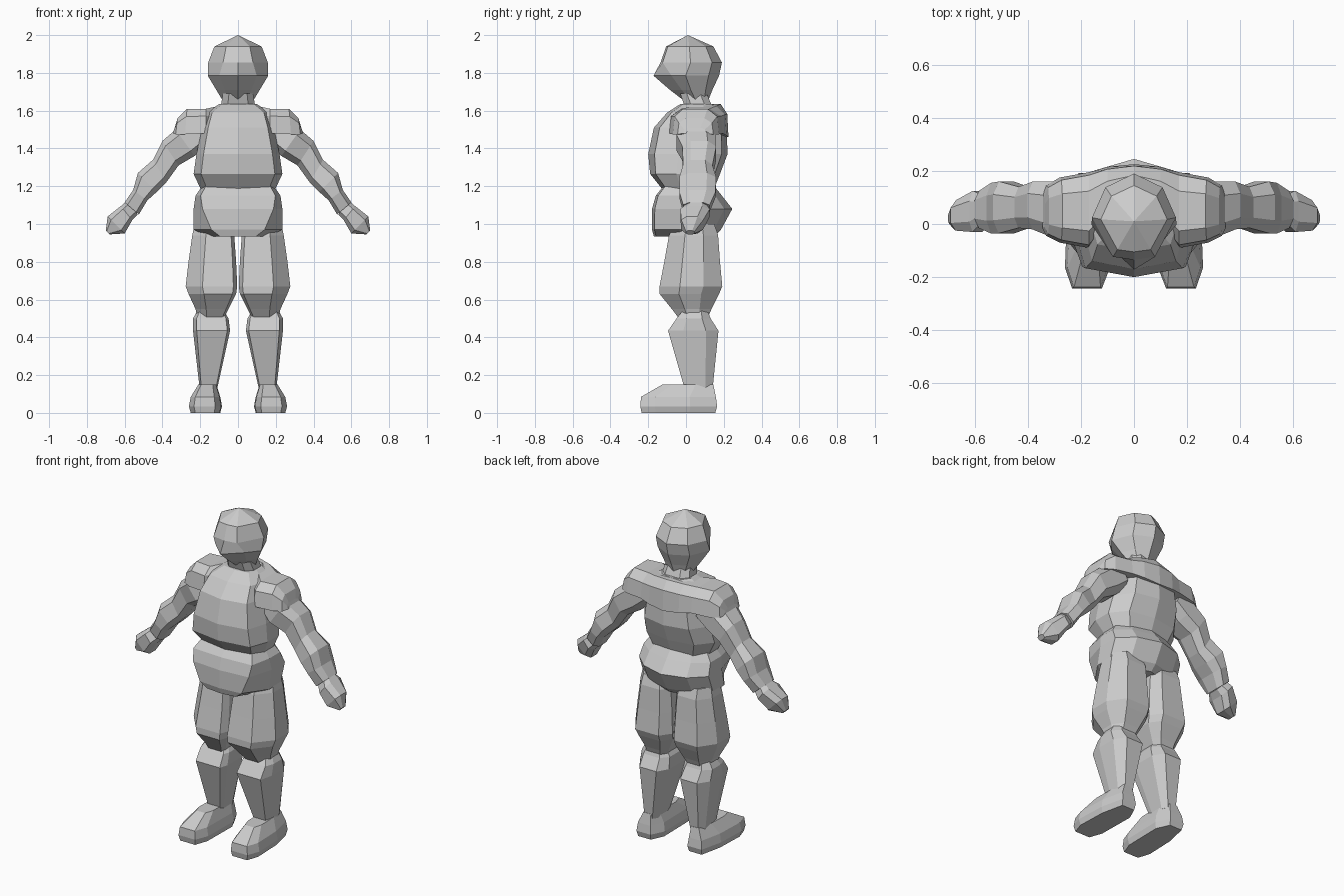
import bpy, bmesh

# Cross-sections in (u, v): u runs across the ring's A-B line, v runs front to back
def sym(half):
    """Close a right-hand half outline that starts and ends on u = 0."""
    return half + [(-u, v) for u, v in half[-2:0:-1]]


def head(u, v):
    return sym([(0, -1), (u, v), (1, -.02), (.68, .68), (0, 1)])


def hips(u):
    return sym([(0, -1), (u, -.93), (1, -.2), (1, .4), (.62, .8), (0, 1)])


OCT = [(1, -.5), (1, .5), (.55, 1), (-.55, 1), (-1, .5), (-1, -.5), (-.6, -1), (.6, -1)]
CHEST = sym([(0, -1), (.83, -.84), (1, -.25), (1, .35), (.68, .85), (0, 1)])
MANTLE = [(-1, -.55), (-1, .5), (-.4, .92), (1, 1), (1, -1), (-.4, -.92)]
THIGH = [(1, -.35), (1, .4), (.5, 1), (-.65, 1), (-1, .6), (-1, -.7), (-.85, -1), (.35, -1)]
SHIN = [(1, -.4), (1, .5), (.55, 1), (-.6, 1), (-1, .5), (-1, -.6), (-.85, -1), (.8, -1)]
FOOT = [(1, -.62), (.92, .3), (.55, 1), (-.5, 1), (-.95, .6), (-.9, -.6), (-.55, -1), (.7, -1)]


def loft(name, sections, rings, mirror=False):
    """Skin rings (ax, az, bx, bz, y_front, y_back) with flat faces."""
    if isinstance(sections[0], tuple):
        sections = [sections] * len(rings)
    bm = bmesh.new()
    loops = []
    for section, (ax, az, bx, bz, y0, y1) in zip(sections, rings):
        loops.append([bm.verts.new(((ax + bx) / 2 + u * (bx - ax) / 2,
                                    (y0 + y1) / 2 + v * (y1 - y0) / 2,
                                    (az + bz) / 2 + u * (bz - az) / 2))
                      for u, v in section])
    n = len(sections[0])
    for p, q in zip(loops, loops[1:]):
        for i in range(n):
            j = (i + 1) % n
            bm.faces.new((p[i], p[j], q[j], q[i]))
    bm.faces.new(loops[0])
    bm.faces.new(loops[-1])
    bmesh.ops.remove_doubles(bm, verts=bm.verts, dist=.0005)
    bmesh.ops.recalc_face_normals(bm, faces=bm.faces)
    mesh = bpy.data.meshes.new(name)
    bm.to_mesh(mesh)
    bm.free()
    ob = bpy.data.objects.new(name, mesh)
    bpy.context.collection.objects.link(ob)
    if mirror:
        ob.modifiers.new("mirror", "MIRROR").use_axis[0] = True
    return ob


def level(z, x0, x1, y0, y1):
    return (x0, z, x1, z, y0, y1)


def centred(z, r, y0, y1):
    return (-r, z, r, z, y0, y1)


# Helmeted head with a pointed visor, and neck
beak, brow = head(.62, -.45), head(.5, -.93)
loft("head", [beak, beak, beak, brow, brow, brow], [centred(*r) for r in [
    (1.66, .085, -.02, .12), (1.71, .115, -.085, .14), (1.785, .16, -.172, .175),
    (1.855, .158, -.135, .19), (1.94, .125, -.105, .145), (2.0, 0, .01, .01)]])
loft("neck", OCT, [centred(*r) for r in [
    (1.58, .12, -.02, .15), (1.63, .09, -.01, .135), (1.69, .08, -.03, .11)]])

# Barrel chest, and pelvis tapering to a V at the front
loft("chest", CHEST, [centred(*r) for r in [
    (1.635, .1, -.03, .15), (1.59, .165, -.1, .19), (1.51, .19, -.17, .215),
    (1.37, .22, -.2, .22), (1.265, .235, -.19, .18), (1.19, .2, -.13, .15),
    (1.12, .17, -.1, .13)]])
loft("pelvis", [hips(u) for u in (.9, .88, .8, .6, .6)], [centred(*r) for r in [
    (1.2, .19, -.12, .15), (1.15, .225, -.16, .19), (1.08, .235, -.18, .245),
    (.97, .235, -.18, .185), (.935, .16, -.17, .15)]])

# Shoulder mantle running across the upper back
loft("shoulder_mantle", MANTLE, [
    (0, 1.635, 0, 1.46, .06, .225), (.1, 1.625, .1, 1.47, .0, .215),
    (.17, 1.61, .17, 1.48, -.09, .195), (.27, 1.61, .28, 1.475, -.07, .175),
    (.32, 1.56, .33, 1.475, -.045, .145), (.335, 1.51, .345, 1.48, -.015, .105)], True)

# Arms and hands, each ring given by its upper and lower outline point
loft("arm", OCT, [
    (.24, 1.56, .16, 1.42, -.03, .16), (.33, 1.5, .23, 1.36, -.05, .16),
    (.40, 1.44, .315, 1.31, -.02, .16), (.45, 1.34, .38, 1.22, -.015, .14),
    (.53, 1.27, .43, 1.17, -.035, .16), (.555, 1.18, .48, 1.125, -.035, .155),
    (.6, 1.115, .525, 1.05, -.015, .125)], True)
loft("hand", OCT, [
    (.59, 1.12, .53, 1.05, .0, .11), (.62, 1.095, .56, 1.02, -.03, .125),
    (.69, 1.04, .6, .95, -.025, .09), (.7, .965, .68, .945, .0, .045)], True)

# Legs
loft("thigh", THIGH, [level(*r) for r in [
    (1.0, .04, .23, -.06, .15), (.94, .02, .242, -.09, .17), (.8, .01, .262, -.115, .18),
    (.67, .004, .277, -.14, .192), (.63, .01, .262, -.14, .175),
    (.55, .05, .225, -.075, .135), (.49, .08, .21, -.03, .11)]], True)
loft("shin", SHIN, [level(*r) for r in [
    (.55, .08, .21, -.01, .11), (.5, .05, .238, -.05, .13), (.435, .042, .238, -.095, .172),
    (.12, .112, .202, -.005, .14)]], True)
loft("foot", FOOT, [level(*r) for r in [
    (0, .09, .25, -.235, .155), (.035, .08, .26, -.242, .165), (.085, .09, .25, -.238, .158),
    (.15, .112, .21, -.125, .145)]], True)
